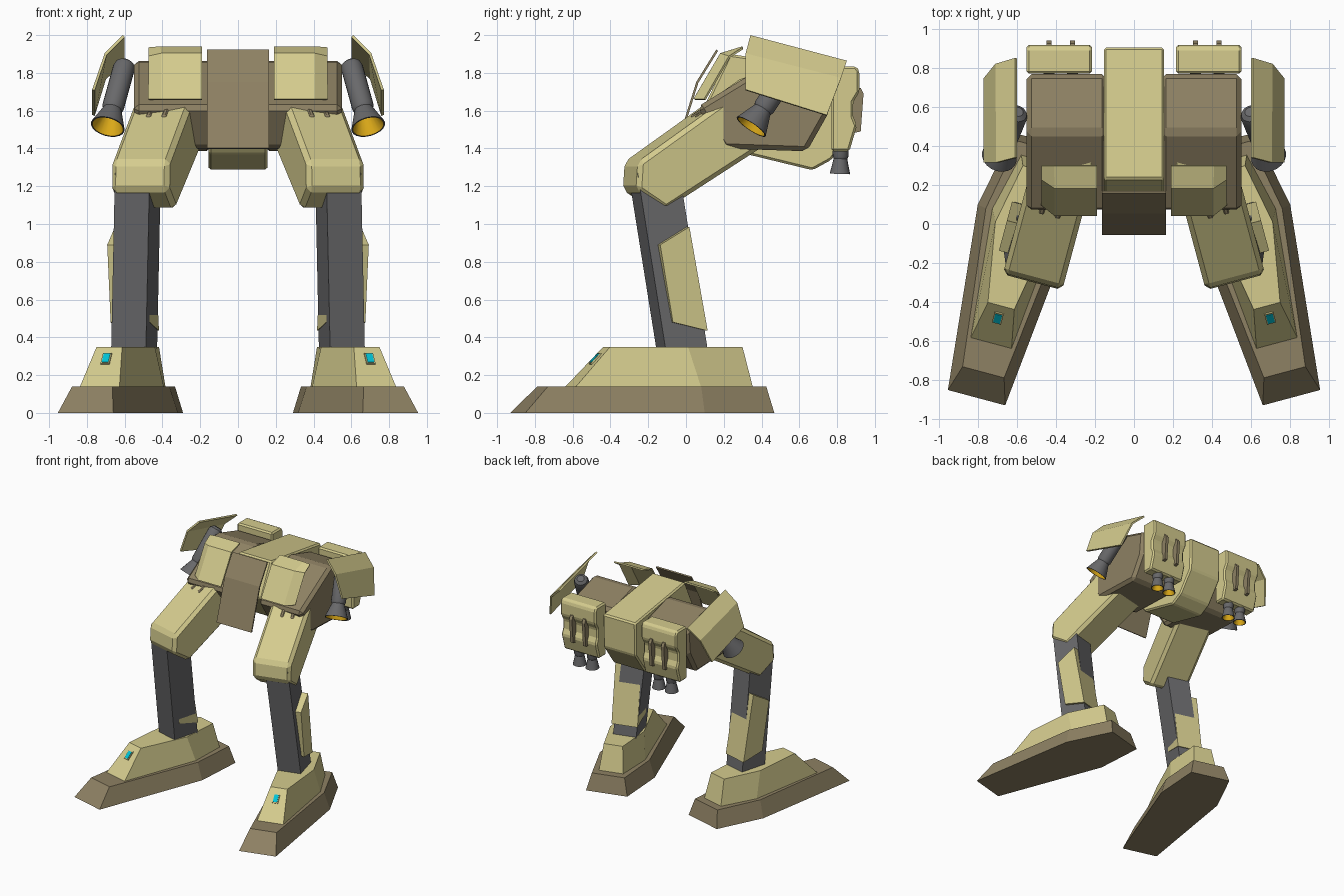
import bpy, bmesh, math
from mathutils import Vector

if "Cube" in bpy.data.objects:
    bpy.data.objects.remove(bpy.data.objects["Cube"])

C, S = math.cos(math.radians(15)), math.sin(math.radians(15))


def material(name, rgb):
    m = bpy.data.materials.new(name)
    m.diffuse_color = (*rgb, 1)
    m.use_nodes = True
    m.node_tree.nodes["Principled BSDF"].inputs["Base Color"].default_value = m.diffuse_color
    return m


OLIVE = material("olive", (0.66, 0.60, 0.27))
BROWN = material("brown", (0.27, 0.22, 0.125))
GREY = material("dark_grey", (0.14, 0.14, 0.145))
YELLOW = material("yellow", (0.75, 0.42, 0.01))
CYAN = material("cyan", (0.0, 0.55, 0.68))


def make(name, verts, faces, mat, bevel=0, thick=0, mirror=True, smooth=False):
    bm = bmesh.new()
    vs = [bm.verts.new(v) for v in verts]
    for f in faces:
        bm.faces.new([vs[i] for i in f])
    bmesh.ops.recalc_face_normals(bm, faces=bm.faces)
    me = bpy.data.meshes.new(name)
    bm.to_mesh(me)
    bm.free()
    ob = bpy.data.objects.new(name, me)
    bpy.context.collection.objects.link(ob)
    me.materials.append(mat)
    if smooth:
        bpy.ops.object.select_all(action='DESELECT')
        ob.select_set(True)
        bpy.context.view_layer.objects.active = ob
        bpy.ops.object.shade_smooth_by_angle()
    if thick:
        mod = ob.modifiers.new("thickness", 'SOLIDIFY')
        mod.thickness, mod.offset = thick, 0
    if bevel:
        mod = ob.modifiers.new("bevel", 'BEVEL')
        mod.width, mod.segments = bevel, 1
        mod.limit_method, mod.angle_limit = 'ANGLE', math.radians(25)
    if mirror:
        ob.modifiers.new("mirror", 'MIRROR')
    return ob


def loft(name, rings, mat, caps=(True, True), **kw):
    n = len(rings[0])
    verts = [p for r in rings for p in r]
    faces = [(k*n+i, k*n+(i+1) % n, (k+1)*n+(i+1) % n, (k+1)*n+i)
             for k in range(len(rings)-1) for i in range(n)]
    if caps[0]:
        faces.append(tuple(range(n)))
    if caps[1]:
        faces.append(tuple(range(len(verts)-n, len(verts))))
    return make(name, verts, faces, mat, **kw)


def toe_out(origin, u, v, z):
    # leg frame turned 15 degrees outward: u sideways, v backward
    return (origin[0] + C*u - S*v, origin[1] + S*u + C*v, z)


def leg_prism(name, origin, profile, u0, u1, mat, **kw):
    return loft(name, [[toe_out(origin, u, v, z) for v, z in profile] for u in (u0, u1)], mat, **kw)


def prism(name, profile, x0, x1, mat, **kw):
    return loft(name, [[(x, y, z) for y, z in profile] for x in (x0, x1)], mat, **kw)


def plate(name, rows, mat, thick=0.018, **kw):
    n = len(rows[0])
    faces = [(k*n+i, k*n+i+1, (k+1)*n+i+1, (k+1)*n+i)
             for k in range(len(rows)-1) for i in range(n-1)]
    return make(name, [p for r in rows for p in r], faces, mat, thick=thick, **kw)


def revolve(name, p0, p1, profile, mat, caps, sides=20):
    p0, d = Vector(p0), Vector(p1) - Vector(p0)
    a = d.orthogonal().normalized()
    b = d.normalized().cross(a)
    rings = [[p0 + d*t + a*(r*math.cos(w)) + b*(r*math.sin(w))
              for w in (2*math.pi*i/sides for i in range(sides))] for t, r in profile]
    return loft(name, rings, mat, caps=caps, smooth=True)


# Feet: sole and upper, each a tapered six-sided block given as (length, half width)
TOE = (0.807, -0.89)


def foot_ring(stations, z):
    return ([toe_out(TOE, w, l, z) for l, w in stations]
            + [toe_out(TOE, -w, l, z) for l, w in reversed(stations)])


loft("foot_sole", [foot_ring([(0, .152), (.957, .25), (1.36, .17)], 0),
                   foot_ring([(.135, .11), (.95, .205), (1.325, .135)], .14)], BROWN)
loft("foot_upper", [foot_ring([(.29, .108), (.957, .172), (1.26, .10)], .14),
                    foot_ring([(.487, .07), (.895, .14), (1.21, .078)], .35)], OLIVE)
# Foot lamp on the sloped front
leg_prism("foot_lamp_frame", TOE, [(.393, .262), (.446, .318), (.455, .31), (.402, .254)],
          -.024, .024, OLIVE)
leg_prism("foot_lamp", TOE, [(.396, .27), (.438, .314), (.455, .305), (.41, .26)],
          -.018, .018, CYAN)

# Shins and calf armour
loft("shin", [[toe_out((x, y), u, v, z) for u, v in
               ((-.095, -.115), (.095, -.115), (.095, .115), (-.095, .115))]
              for x, y, z in ((.55, -.02, .33), (.53, -.17, 1.27))], GREY)
leg_prism("calf_armour", (.545, 0), [(-.17, .89), (-.01, .985), (.09, .435), (-.1, .48)],
          -.107, .107, OLIVE)

# Thighs with two vents each
KNEE = (.515, -.27)
leg_prism("thigh", KNEE, [(-.02, 1.33), (-.03, 1.18), (.13, 1.075), (.73, 1.45),
                          (.68, 1.78), (.63, 1.78)], -.16, .155, OLIVE, bevel=.045)
for u in (-.04, .045):
    leg_prism("thigh_vent", KNEE, [(.32, 1.53), (.32, 1.575), (.41, 1.635), (.44, 1.62)],
              u-.013, u+.013, BROWN, bevel=.006)

# Hip blocks
prism("hip_block", [(.06, 1.62), (.47, 1.87), (.77, 1.78), (.75, 1.58), (.64, 1.385), (.2, 1.40)],
      .14, .55, BROWN, bevel=.025)

# Pelvis
prism("pelvis", [(.23, 1.9), (.905, 1.80), (.9, 1.52), (.77, 1.34), (.67, 1.285),
                 (.32, 1.37), (.1, 1.63)], -.155, .155, OLIVE, bevel=.012, mirror=False)

# Front flap and front skirts
plate("front_flap", [[(x, y, z) for x in (-.165, .165)]
                     for y, z in ((.165, 1.92), (.06, 1.75), (-.05, 1.4))],
      BROWN, thick=.012, mirror=False)
plate("front_skirt", [[(.19, .3, 1.935), (.41, .3, 1.935), (.472, .3, 1.93)],
                      [(.19, .185, 1.9), (.405, .185, 1.9), (.472, .23, 1.885)],
                      [(.19, .045, 1.66), (.405, .045, 1.66), (.472, .1, 1.66)]],
      OLIVE, thick=.012)

# Side shields
plate("side_shield", [[(.605, .34, 1.995), (.605, .85, 1.86)],
                      [(.70, .315, 1.9), (.705, .82, 1.77)],
                      [(.765, .315, 1.71), (.765, .745, 1.575)]], OLIVE, thick=.014)

# Hip thrusters
P0, P1 = (.595, .575, 1.86), (.69, .345, 1.515)
revolve("hip_thruster", P0, P1, [(0, .028), (.04, .05), (.1, .058), (.7, .058), (.74, .05),
                                 (1, .092), (1, .084)], GREY, (True, False))
revolve("hip_thruster_glow", P0, P1, [(1, .084), (.78, .045)], YELLOW, (False, True))

# Rear pods with bars and paired nozzles
prism("rear_pod", [(.77, 1.835), (.9, 1.835), (.918, 1.81), (.918, 1.7), (.885, 1.645),
                   (.885, 1.57), (.905, 1.52), (.865, 1.385), (.77, 1.385)],
      .215, .55, OLIVE, bevel=.012)
for x in (.315, .435):
    prism("pod_bar", [(.88, 1.73), (.925, 1.72), (.94, 1.69), (.925, 1.49), (.88, 1.48)],
          x-.013, x+.013, BROWN)
for x in (.315, .435):
    a, b = (x, .82, 1.42), (x, .815, 1.265)
    revolve("pod_nozzle", a, b, [(0, .042), (.4, .042), (.48, .036), (1, .054), (1, .048)],
            GREY, (True, False), 16)
    revolve("pod_nozzle_glow", a, b, [(1, .048), (.7, .028)], YELLOW, (False, True), 16)
